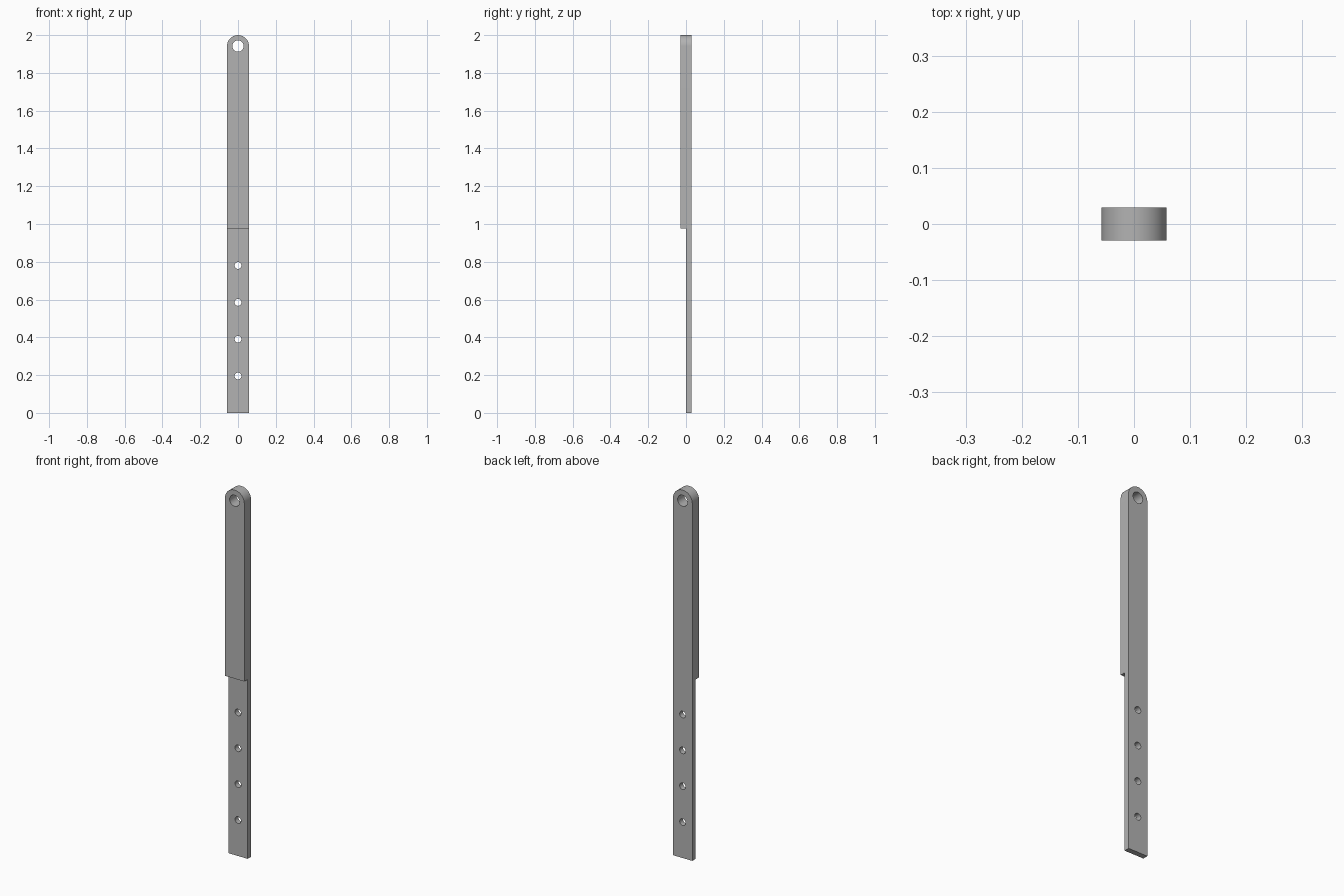
import bpy
import bmesh
from math import cos, sin, pi, radians
from mathutils import Matrix

HALF_WIDTH = 0.058
HALF_DEPTH = 0.029
EYE_Z = 2 - HALF_WIDTH      # centre of the rounded end and its hole
STEP_Z = 0.975              # bottom of the thick half
PITCH = 0.195               # spacing of the small holes

cube = bpy.data.objects.get("Cube")
if cube:
    bpy.data.objects.remove(cube)

grey = bpy.data.materials.new("metal grey")
grey.use_nodes = True
colour = (0.45, 0.45, 0.45, 1)
grey.diffuse_color = colour
grey.node_tree.nodes["Principled BSDF"].inputs["Base Color"].default_value = colour


def add_object(name, bm):
    bmesh.ops.recalc_face_normals(bm, faces=bm.faces)
    mesh = bpy.data.meshes.new(name)
    bm.to_mesh(mesh)
    bm.free()
    mesh.materials.append(grey)
    obj = bpy.data.objects.new(name, mesh)
    bpy.context.collection.objects.link(obj)
    return obj


def cut(target, name, bm):
    """Subtract a solid from the target and discard the cutter."""
    cutter = add_object(name, bm)
    cutter.hide_render = True
    mod = target.modifiers.new(name, 'BOOLEAN')
    mod.operation = 'DIFFERENCE'
    mod.solver = 'EXACT'
    mod.object = cutter
    bpy.context.view_layer.objects.active = target
    bpy.ops.object.modifier_apply(modifier=mod.name)
    bpy.data.objects.remove(cutter)


def hole(target, name, z, radius):
    bm = bmesh.new()
    place = Matrix.Translation((0, 0, z)) @ Matrix.Rotation(pi / 2, 4, 'X')
    bmesh.ops.create_cone(bm, cap_ends=True, segments=32, radius1=radius,
                          radius2=radius, depth=0.2, matrix=place)
    cut(target, name, bm)


# Full-length bar with a semicircular top
bm = bmesh.new()
outline = [(-HALF_WIDTH, 0), (HALF_WIDTH, 0)]
steps = 32
for i in range(steps + 1):
    a = pi * i / steps
    outline.append((HALF_WIDTH * cos(a), EYE_Z + HALF_WIDTH * sin(a)))
face = bm.faces.new([bm.verts.new((x, -HALF_DEPTH, z)) for x, z in outline])
extruded = bmesh.ops.extrude_face_region(bm, geom=[face])["geom"]
bmesh.ops.translate(bm, vec=(0, 2 * HALF_DEPTH, 0),
                    verts=[v for v in extruded if isinstance(v, bmesh.types.BMVert)])
bar = add_object("stepped_bar", bm)

# Lower half is cut back to half its thickness from the front
bm = bmesh.new()
bmesh.ops.create_cube(bm, size=1, matrix=Matrix.Translation((0, -0.5, STEP_Z - 0.5))
                      @ Matrix.Diagonal((1, 1, 1, 1)))
bmesh.ops.translate(bm, verts=[v for v in bm.verts if v.co.z < 0.5], vec=(0, 0, -0.5))
cut(bar, "step_cutter", bm)

# Large eye at the top, four fixing holes in the thin half
hole(bar, "eye_cutter", EYE_Z, 0.03)
for i in range(1, 5):
    hole(bar, "fixing_hole_cutter", i * PITCH, 0.018)

# Smooth round surfaces, crisp edges
bpy.ops.object.select_all(action='DESELECT')
bar.select_set(True)
bpy.context.view_layer.objects.active = bar
bpy.ops.object.shade_smooth_by_angle(angle=radians(30))
